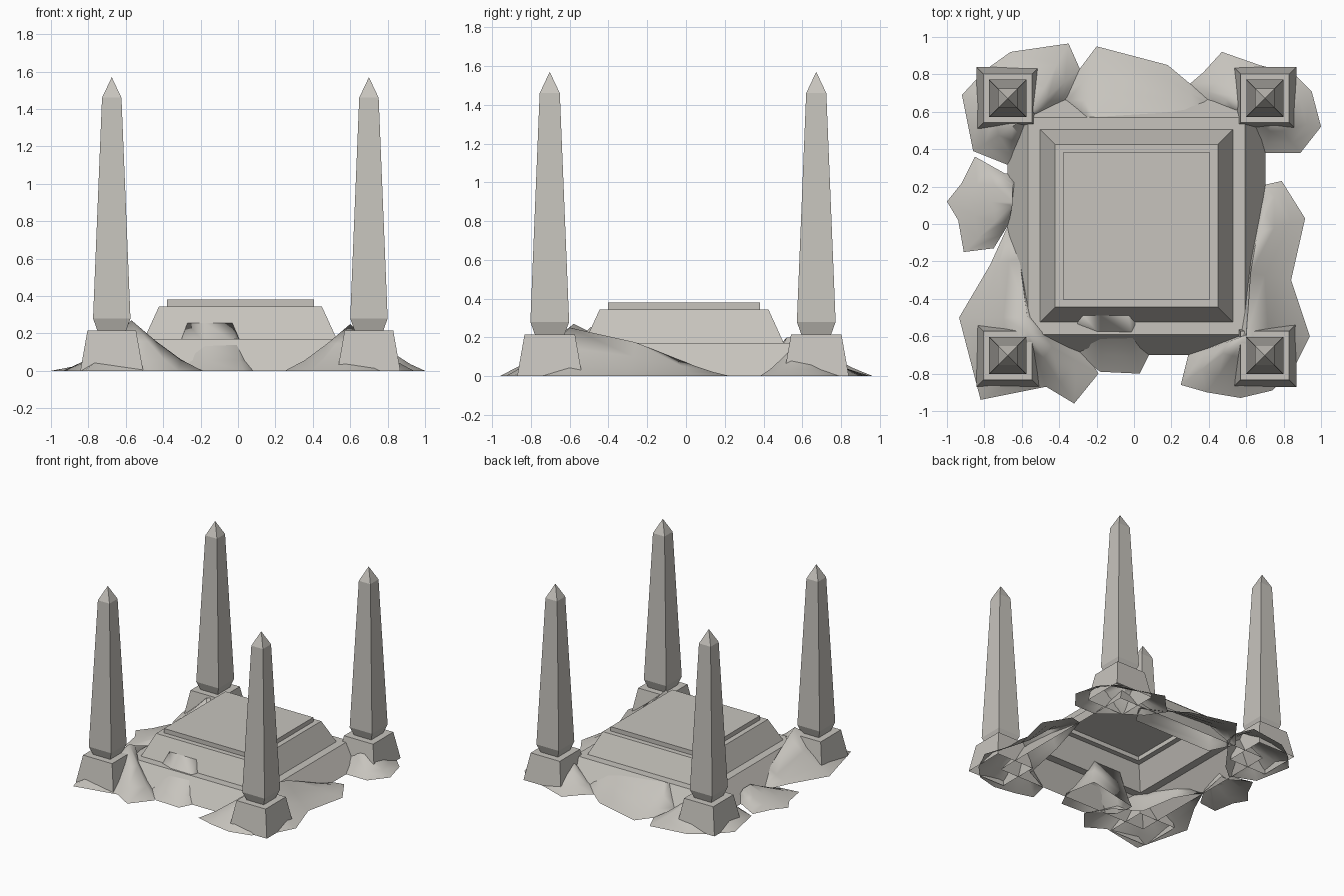
import bpy
import bmesh
from mathutils import Vector
from mathutils.geometry import intersect_point_line

default = bpy.data.objects.get("Cube")
if default:
    bpy.data.objects.remove(default)


def make_material(name, color):
    mat = bpy.data.materials.new(name)
    mat.use_nodes = True
    mat.diffuse_color = color
    mat.node_tree.nodes["Principled BSDF"].inputs["Base Color"].default_value = color
    return mat


stone = make_material("pale stone", (0.57, 0.55, 0.51, 1))


def finish(bm, name):
    """Turn a bmesh into a named stone object."""
    mesh = bpy.data.meshes.new(name)
    bm.to_mesh(mesh)
    bm.free()
    mesh.materials.append(stone)
    obj = bpy.data.objects.new(name, mesh)
    bpy.context.collection.objects.link(obj)
    return obj


def square_stack(name, center, profile):
    """Stack square rings of (half width, height); open below, capped above."""
    bm = bmesh.new()
    cx, cy = center
    rings = []
    for half, z in profile:
        corners = [(-half, -half), (half, -half), (half, half), (-half, half)]
        rings.append([bm.verts.new((cx + x, cy + y, z)) for x, y in corners])
    for low, high in zip(rings, rings[1:]):
        for i in range(4):
            j = (i + 1) % 4
            bm.faces.new((low[i], low[j], high[j], high[i]))
    bm.faces.new(rings[-1])
    bmesh.ops.remove_doubles(bm, verts=bm.verts, dist=0.0005)
    return finish(bm, name)


def nearest_on_ridge(point, ridge):
    """Closest point to a ground point on the crest line, measured in plan."""
    best = None
    for a, b in zip(ridge, ridge[1:]):
        a, b = Vector(a), Vector(b)
        t = intersect_point_line(point, a.to_2d(), b.to_2d())[1]
        hit = a.lerp(b, min(max(t, 0), 1))
        gap = (hit.to_2d() - point).length
        if best is None or gap < best[0]:
            best = (gap, hit)
    return best[1]


def drift(name, outline, ridge, steps=(0, 0.3, 0.65, 1), curve=1.25):
    """Sand bank rising in a hollow curve from a ground outline to a crest."""
    bm = bmesh.new()
    rings = []
    for t in steps:
        ring = []
        for pair in outline:
            foot = Vector(pair)
            top = nearest_on_ridge(foot, ridge)
            flat = foot.lerp(top.to_2d(), t)
            ring.append(bm.verts.new((flat.x, flat.y, top.z * t ** curve)))
        rings.append(ring)
    count = len(outline)
    for low, high in zip(rings, rings[1:]):
        for i in range(count):
            j = (i + 1) % count
            bm.faces.new((low[i], low[j], high[j], high[i]))
    bmesh.ops.remove_doubles(bm, verts=bm.verts, dist=0.001)
    bm.normal_update()
    if sum(f.normal.z for f in bm.faces) < 0:
        bmesh.ops.reverse_faces(bm, faces=bm.faces)
    for face in bm.faces:
        face.smooth = True
    return finish(bm, name)


# Stepped central platform, with a hollow underside
square_stack("platform", (0.013, -0.01),
             [(0.69, 0), (0.58, 0.17), (0.515, 0.17), (0.435, 0.345),
              (0.393, 0.345), (0.393, 0.38)])

# Four corner obelisks on tapered pedestals
for depth, y in (("front", -0.703), ("back", 0.672)):
    for side, x in (("right", -0.675), ("left", 0.7)):
        square_stack(f"{depth}_{side}_pedestal", (x, y),
                     [(0.168, 0), (0.13, 0.215)])
        square_stack(f"{depth}_{side}_obelisk", (x, y),
                     [(0.075, 0.21), (0.1, 0.28), (0.052, 1.46), (0, 1.57)])

# Sand drifts banked against the stonework
drift("front_right_drift",
      [(-0.67, 0), (-0.77, -0.22), (-0.935, -0.5), (-0.87, -0.75),
       (-0.82, -0.94), (-0.47, -0.87), (-0.32, -0.96), (-0.19, -0.8),
       (-0.3, -0.62), (-0.5, -0.5), (-0.55, -0.2)],
      [(-0.63, -0.1, 0.06), (-0.57, -0.4, 0.18), (-0.57, -0.58, 0.27)])
drift("front_left_drift",
      [(0.7, 0.21), (0.79, 0.23), (0.915, 0.03), (0.84, -0.3), (0.94, -0.6),
       (0.85, -0.78), (0.74, -0.89), (0.57, -0.93), (0.39, -0.9),
       (0.25, -0.86), (0.29, -0.7), (0.5, -0.6), (0.58, -0.2)],
      [(0.66, -0.05, 0.09), (0.59, -0.45, 0.25), (0.6, -0.6, 0.25)])
drift("front_middle_drift",
      [(0.1, -0.66), (0.03, -0.8), (-0.18, -0.79), (-0.38, -0.65),
       (-0.4, -0.5), (0.05, -0.4)],
      [(-0.27, -0.49, 0.255), (-0.03, -0.49, 0.255)])
drift("right_side_drift",
      [(-0.62, 0.27), (-0.69, 0.27), (-0.85, 0.36), (-0.92, 0.22), (-1, 0.12),
       (-0.94, 0.02), (-0.91, -0.15), (-0.75, -0.13), (-0.67, 0)],
      [(-0.65, 0.2, 0.09), (-0.65, 0.1, 0.09)])
drift("back_right_drift",
      [(-0.66, 0.31), (-0.86, 0.39), (-0.92, 0.69), (-0.8, 0.82),
       (-0.66, 0.92), (-0.35, 0.965), (-0.29, 0.83), (-0.31, 0.7),
       (-0.4, 0.6), (-0.55, 0.4)],
      [(-0.65, 0.52, 0.2), (-0.55, 0.6, 0.2)])
drift("back_middle_drift",
      [(-0.4, 0.7), (-0.29, 0.83), (-0.2, 0.95), (0.18, 0.85), (0.3, 0.75),
       (0.5, 0.65), (0.4, 0.5), (-0.3, 0.5)],
      [(-0.25, 0.57, 0.17), (0.15, 0.57, 0.15), (0.4, 0.59, 0.1)])
drift("back_left_drift",
      [(0.3, 0.75), (0.37, 0.81), (0.47, 0.92), (0.67, 0.85), (0.86, 0.8),
       (0.95, 0.71), (1, 0.52), (0.89, 0.38), (0.7, 0.38), (0.55, 0.5),
       (0.4, 0.6)],
      [(0.6, 0.62, 0.17), (0.74, 0.56, 0.16)])
